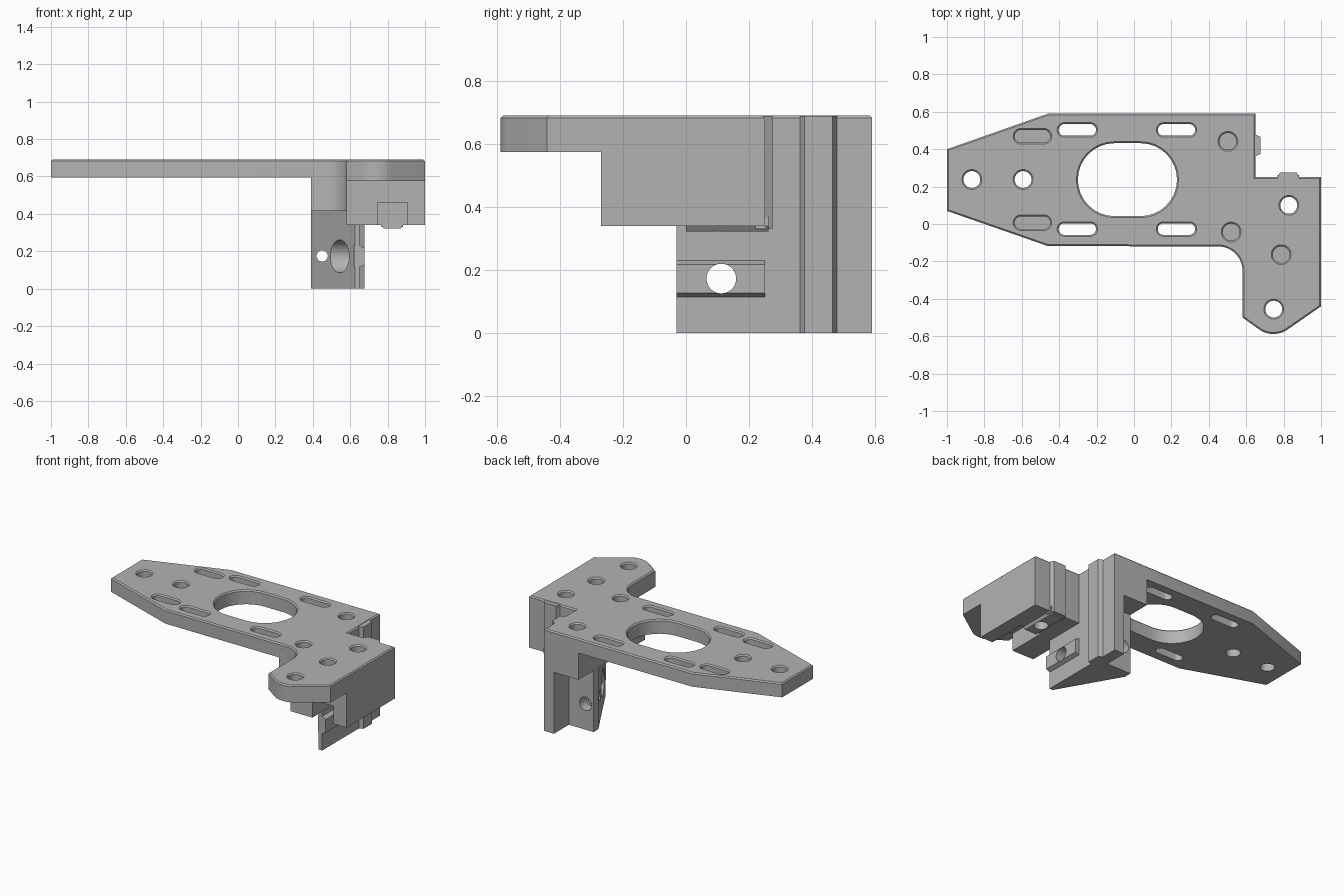
import bpy, bmesh, math

cube = bpy.data.objects.get("Cube")
if cube:
    bpy.data.objects.remove(cube)

grey = bpy.data.materials.new("plain grey")
grey.use_nodes = True
colour = (0.45, 0.45, 0.45, 1)
grey.diffuse_color = colour
grey.node_tree.nodes["Principled BSDF"].inputs["Base Color"].default_value = colour

TOP, CHAMFER = 0.69, 0.008


def prism(name, outline, low, high, axis="z", chamfer=0):
    """Extrude a 2D outline along an axis, optionally chamfering its high rim."""
    place = {"x": lambda a, b, h: (h, a, b),
             "y": lambda a, b, h: (a, h, b),
             "z": lambda a, b, h: (a, b, h)}[axis]
    bm = bmesh.new()
    base = [bm.verts.new(place(a, b, low)) for a, b in outline]
    rim = [bm.verts.new(place(a, b, high)) for a, b in outline]
    bm.faces.new(base)
    cap = bm.faces.new(rim)
    for i in range(len(outline)):
        j = (i + 1) % len(outline)
        bm.faces.new((base[i], base[j], rim[j], rim[i]))
    bmesh.ops.recalc_face_normals(bm, faces=bm.faces)
    if chamfer:
        bmesh.ops.bevel(bm, geom=list(cap.edges), offset=chamfer, segments=1,
                        profile=0.5, affect="EDGES")
    mesh = bpy.data.meshes.new(name)
    bm.to_mesh(mesh)
    bm.free()
    mesh.materials.append(grey)
    obj = bpy.data.objects.new(name, mesh)
    bpy.context.collection.objects.link(obj)
    return obj


def box(name, x, y, z):
    return prism(name, [(x[0], y[0]), (x[1], y[0]), (x[1], y[1]), (x[0], y[1])], *z)


def arc(cx, cy, r, start, end, steps=12):
    angles = [math.radians(start + (end - start) * i / steps) for i in range(steps + 1)]
    return [(cx + r * math.cos(t), cy + r * math.sin(t)) for t in angles]


def circle(cx, cy, r, steps=40):
    return arc(cx, cy, r, 0, 360, steps)[:-1]


def slot(cx, cy, length, width):
    r, d = width / 2, (length - width) / 2
    return arc(cx + d, cy, r, -90, 90, 16) + arc(cx - d, cy, r, 90, 270, 16)


def tongue(name, centre, foot, tip, low, high, axis, flip=False):
    """Trapezoid rail: foot and tip are depths, half widths are fixed."""
    inner = foot + (0.03 if tip < foot else -0.03)
    wide, slim = 0.058, 0.045
    pts = [(inner, -wide), (foot, -wide), (tip, -slim),
           (tip, slim), (foot, wide), (inner, wide)]
    pts = [(d, centre + w) if flip else (centre + w, d) for d, w in pts]
    return prism(name, pts, low, high, axis)


def combine(target, others, operation):
    for other in others:
        mod = target.modifiers.new("join", "BOOLEAN")
        mod.operation, mod.solver, mod.object = operation, "EXACT", other
        bpy.context.view_layer.objects.active = target
        bpy.ops.object.modifier_apply(modifier=mod.name)
        bpy.data.objects.remove(other)


# Top plate
fillet = arc(0.45, -0.25, 0.13, 90, 0)
nose = [(0.58, -0.5)] + arc(0.745, -0.455, 0.133, -124, -56) + [(1, -0.44)]
outline = ([(-0.46, -0.118)] + fillet + nose
           + [(1, 0.25), (0.65, 0.25), (0.65, 0.59), (-0.46, 0.59), (-1, 0.4), (-1, 0.07)])
bracket = prism("mount_bracket", outline, 0.595, TOP, chamfer=CHAMFER)

# Thicker arm, side block, upper block and wedge post
parts = [
    prism("arm", nose + [(1, 0.25), (0.58, 0.25)], 0.575, 0.66),
    box("side_block", (0.58, 1), (-0.27, 0.25), (0.34, 0.66)),
    prism("upper_block", [(0.39, -0.12), (0.45, -0.12)] + fillet[1:]
          + [(0.65, -0.25), (0.65, 0.59), (0.39, 0.59)], 0.415, 0.66),
    prism("post", [(0.65, -0.03), (0.625, -0.03), (0.39, 0.38), (0.39, 0.43),
                   (0.575, 0.43), (0.575, 0.59), (0.65, 0.59)], 0, 0.45),
]

# Locating tongues
parts += [
    tongue("post_rail", 0.42, 0.65, 0.677, 0, TOP - 0.002, "z", True),
    tongue("post_key", 0.173, 0.65, 0.677, -0.03, 0.25, "y", True),
    tongue("block_rail", 0.825, 0.25, 0.275, 0.33, TOP - 0.002, "z"),
    tongue("block_key", 0.825, 0.34, 0.322, 0, 0.262, "y"),
]
combine(bracket, parts, "UNION")

# Openings through the plate, each with a chamfered rim
cuts = []


def opening(shape, bottom, *size):
    grow = [s + 2 * CHAMFER for s in size] if len(size) > 1 else [size[0] + CHAMFER]
    cuts.append(prism("opening", shape(*size), bottom, 0.8))
    # Flared rim is a prism whose low end tapers to the hole size
    flare = prism("rim", shape(*grow), TOP - CHAMFER, TOP + CHAMFER)
    lower, wanted = flare.data.vertices, shape(*size)
    for vert, (x, y) in zip(lower, wanted):
        vert.co.x, vert.co.y = x, y
    for vert, (x, y) in zip(lower[len(wanted):], shape(*[2 * g - s for g, s in zip(grow, size)])):
        vert.co.x, vert.co.y = x, y
    cuts.append(flare)


def at(shape, cx, cy):
    return lambda *size: shape(cx, cy, *size)


opening(at(slot, -0.035, 0.237), 0.5, 0.53, 0.39)
for y in (0.503, -0.027):
    for x in (-0.303, 0.227):
        opening(at(slot, x, y), 0.5, 0.2, 0.062)
for y in (0.469, 0.007):
    opening(at(slot, -0.543, y), 0.63, 0.19, 0.068)
for x, y, bottom in [(-0.867, 0.238, 0.5), (-0.593, 0.238, 0.5), (0.828, 0.1, 0.2),
                     (0.747, -0.455, 0.5), (0.502, 0.442, 0.48),
                     (0.52, -0.043, 0.48), (0.787, -0.164, 0.5)]:
    opening(at(circle, x, y), bottom, 0.045)

# Bolt pocket in the block, and bolt holes in the post
cuts += [
    box("pocket", (0.745, 0.905), (-0.3, -0.001), (0.3, 0.46)),
    prism("side_hole", circle(0.112, 0.173, 0.047), 0.45, 0.75, "x"),
    prism("side_bore", circle(0.112, 0.173, 0.0875), 0.3, 0.6, "x"),
    prism("back_hole", circle(0.45, 0.175, 0.03), 0.1, 0.5, "y"),
    prism("back_bore", circle(0.45, 0.175, 0.045), 0.36, 0.5, "y"),
]
combine(bracket, cuts, "DIFFERENCE")

bpy.ops.object.select_all(action="DESELECT")
bracket.select_set(True)
bpy.context.view_layer.objects.active = bracket
bpy.ops.object.shade_smooth_by_angle(angle=math.radians(25))
